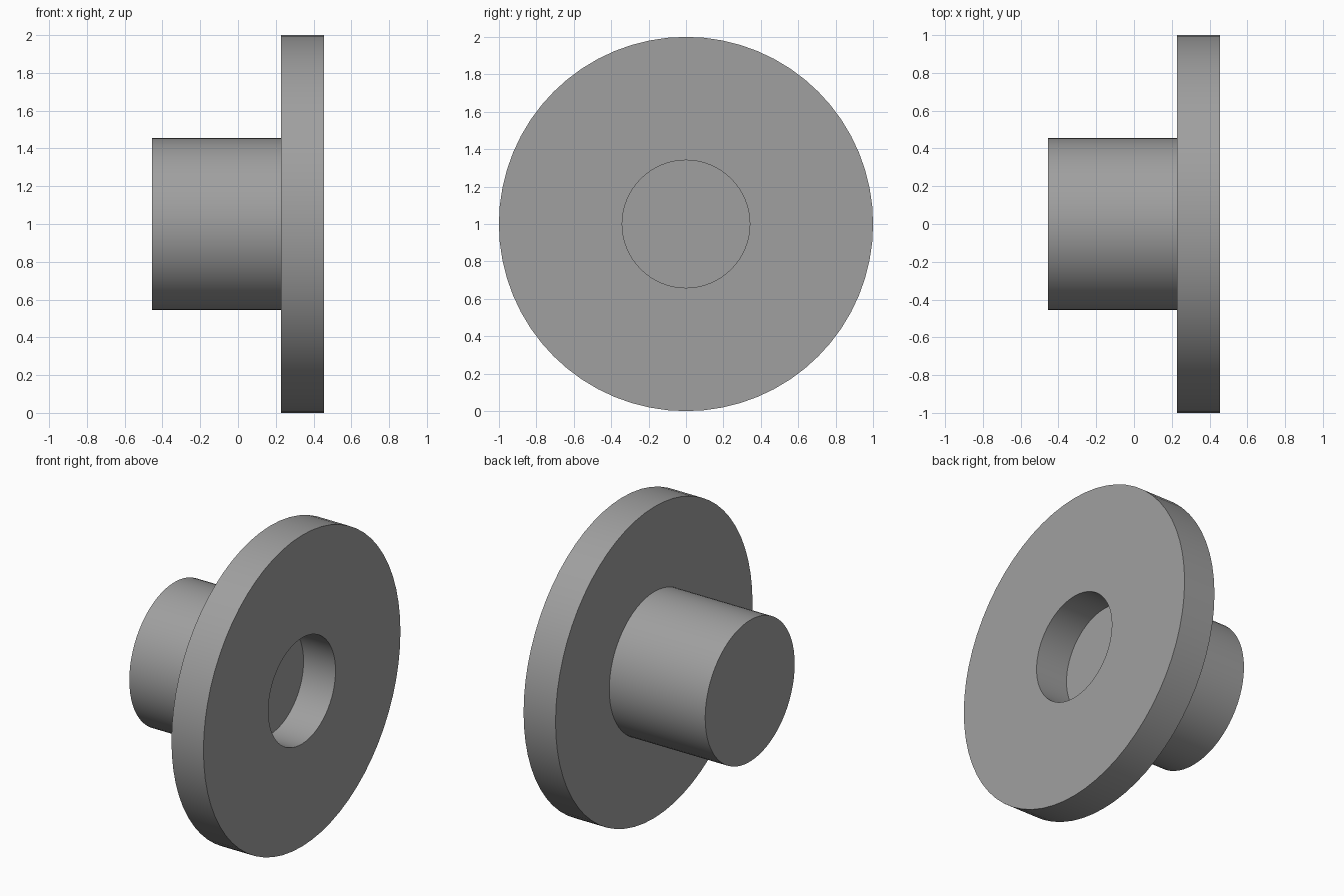
import bpy, bmesh, math
from mathutils import Matrix, Vector

if "Cube" in bpy.data.objects:
    bpy.data.objects.remove(bpy.data.objects["Cube"])

SEGMENTS = 64

grey = bpy.data.materials.new("plain grey")
grey.diffuse_color = (0.35, 0.35, 0.35, 1)
grey.use_nodes = True
grey.node_tree.nodes["Principled BSDF"].inputs["Base Color"].default_value = grey.diffuse_color

# Half section as (x along the axis, radius): hub end, hub, flange, blind bore
profile = [(-0.4545, 0), (-0.4545, 0.4545), (0.2273, 0.4545), (0.2273, 1.0),
           (0.4545, 1.0), (0.4545, 0.341), (0.2273, 0.341), (0.2273, 0)]

# Revolve the section around the horizontal axis
bm = bmesh.new()
verts = [bm.verts.new((x, 0, r)) for x, r in profile]
edges = [bm.edges.new(pair) for pair in zip(verts, verts[1:])]
bmesh.ops.spin(bm, geom=verts + edges, cent=(0, 0, 0), axis=(1, 0, 0),
               angle=math.tau, steps=SEGMENTS, use_duplicate=False)
bmesh.ops.remove_doubles(bm, verts=bm.verts, dist=1e-4)
bmesh.ops.recalc_face_normals(bm, faces=bm.faces)
bmesh.ops.translate(bm, verts=bm.verts, vec=(0, 0, 1))

mesh = bpy.data.meshes.new("flanged_hub")
bm.to_mesh(mesh)
bm.free()
mesh.materials.append(grey)
hub = bpy.data.objects.new("flanged_hub", mesh)
bpy.context.collection.objects.link(hub)

# Smooth round walls, crisp rims
bpy.context.view_layer.objects.active = hub
hub.select_set(True)
bpy.ops.object.shade_smooth_by_angle(angle=math.radians(30))
